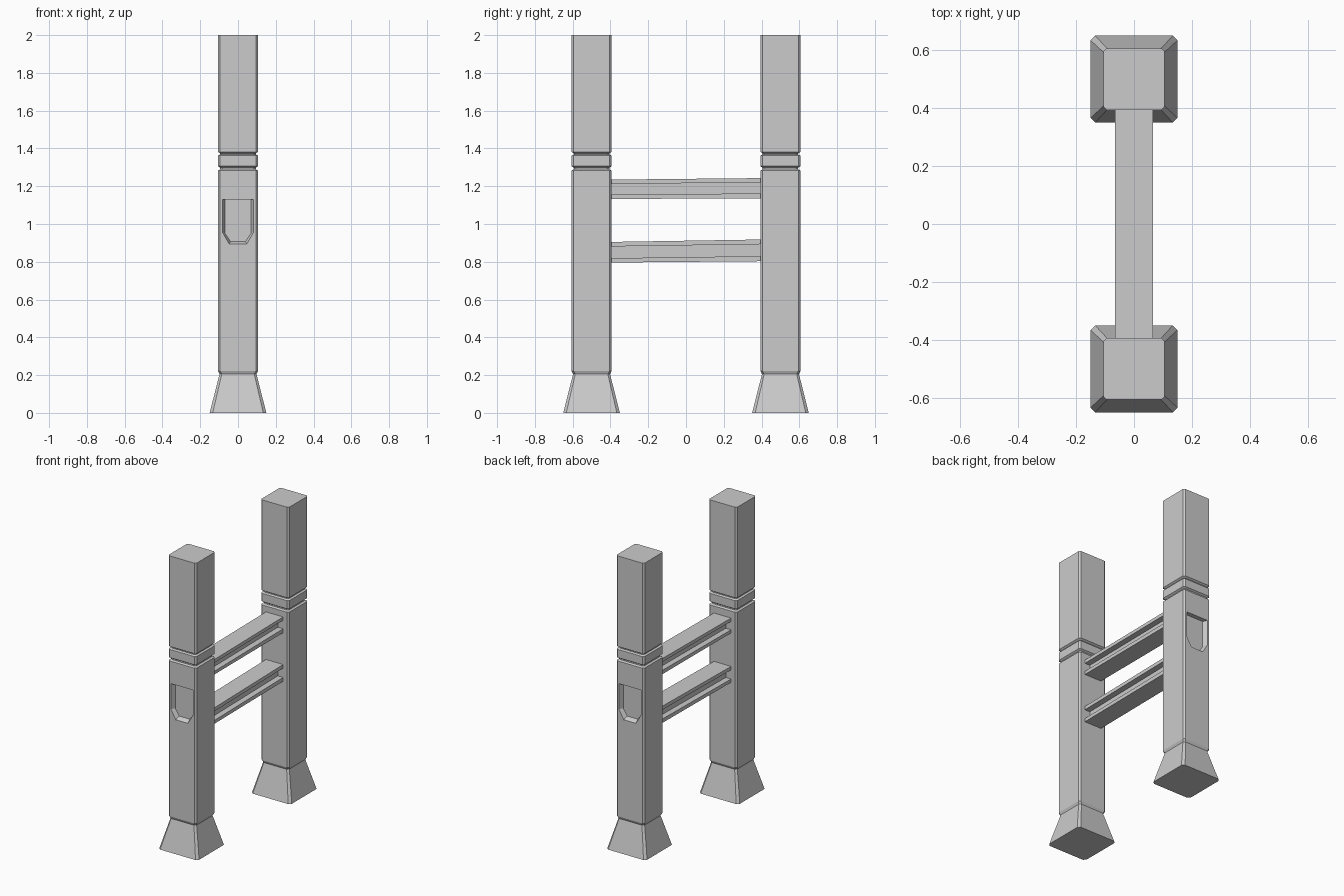
import bpy
import bmesh

cube = bpy.data.objects.get("Cube")
if cube:
    bpy.data.objects.remove(cube, do_unlink=True)

grey = bpy.data.materials.new("stone grey")
grey.use_nodes = True
colour = (0.6, 0.6, 0.6, 1)
grey.diffuse_color = colour
grey.node_tree.nodes["Principled BSDF"].inputs["Base Color"].default_value = colour


def loft(name, rings):
    """Skin a row of equal closed rings and cap both ends."""
    bm = bmesh.new()
    loops = [[bm.verts.new(p) for p in ring] for ring in rings]
    for low, high in zip(loops, loops[1:]):
        for i in range(len(low)):
            j = (i + 1) % len(low)
            bm.faces.new((low[i], low[j], high[j], high[i]))
    bm.faces.new(loops[0][::-1])
    bm.faces.new(loops[-1])
    bmesh.ops.recalc_face_normals(bm, faces=bm.faces)
    mesh = bpy.data.meshes.new(name)
    bm.to_mesh(mesh)
    bm.free()
    mesh.materials.append(grey)
    obj = bpy.data.objects.new(name, mesh)
    bpy.context.collection.objects.link(obj)
    return obj


def square_ring(half, cut, z, y):
    """Square with clipped corners."""
    a, b = half, half - cut
    corners = [(a, -b), (a, b), (b, a), (-b, a), (-a, b), (-a, -b), (-b, -a), (b, -a)]
    return [(px, y + py, z) for px, py in corners]


def pocket_ring(half, shoulder, foot, bottom, y):
    """Flat-topped shield outline."""
    side = [(half, 1.13), (half, shoulder), (foot, bottom)]
    return [(x, y, z) for x, z in side] + [(-x, y, z) for x, z in side[::-1]]


# Posts: flared foot, shaft and two grooves, as (half width, corner cut, height)
W, C, GROOVE = 0.106, 0.011, 0.094
post_profile = [(0.15, 0.016, 0), (0.098, 0.012, 0.205), (W, C, 0.222),
                (W, C, 1.283), (GROOVE, C, 1.29), (GROOVE, C, 1.298), (W, C, 1.306),
                (W, C, 1.362), (GROOVE, C, 1.368), (GROOVE, C, 1.374), (W, C, 1.382),
                (W, C, 2)]

for side, label in ((-1, "front"), (1, "back")):
    post = loft(label + "_post", [square_ring(h, c, z, side * 0.5) for h, c, z in post_profile])

    # Tapered pocket sunk into the outer face
    face = side * (0.5 + W)
    cutter = loft(label + "_pocket_cutter", [
        pocket_ring(0.096, 0.962, 0.052, 0.88, face + side * 0.03),
        pocket_ring(0.083, 0.957, 0.046, 0.893, face),
        pocket_ring(0.070, 0.952, 0.040, 0.908, face - side * 0.03)])
    cutter.hide_render = True
    cutter.hide_viewport = True
    cut = post.modifiers.new("pocket", "BOOLEAN")
    cut.operation = "DIFFERENCE"
    cut.solver = "EXACT"
    cut.object = cutter


# Rails: I-shaped beams that rise slightly towards the back
def beam_ring(y, levels, flange=0.065, web=0.025):
    bottom, low, high, top = levels
    half = [(flange, bottom), (flange, low), (web, low), (web, high), (flange, high), (flange, top)]
    return [(x, y, z) for x, z in half] + [(-x, y, z) for x, z in half[::-1]]


rails = {
    "upper_rail": ((1.133, 1.155, 1.212, 1.235), (1.135, 1.162, 1.22, 1.243)),
    "lower_rail": ((0.796, 0.819, 0.881, 0.905), (0.803, 0.83, 0.893, 0.918)),
}
for name, (front, back) in rails.items():
    loft(name, [beam_ring(-0.4, front), beam_ring(0.4, back)])
